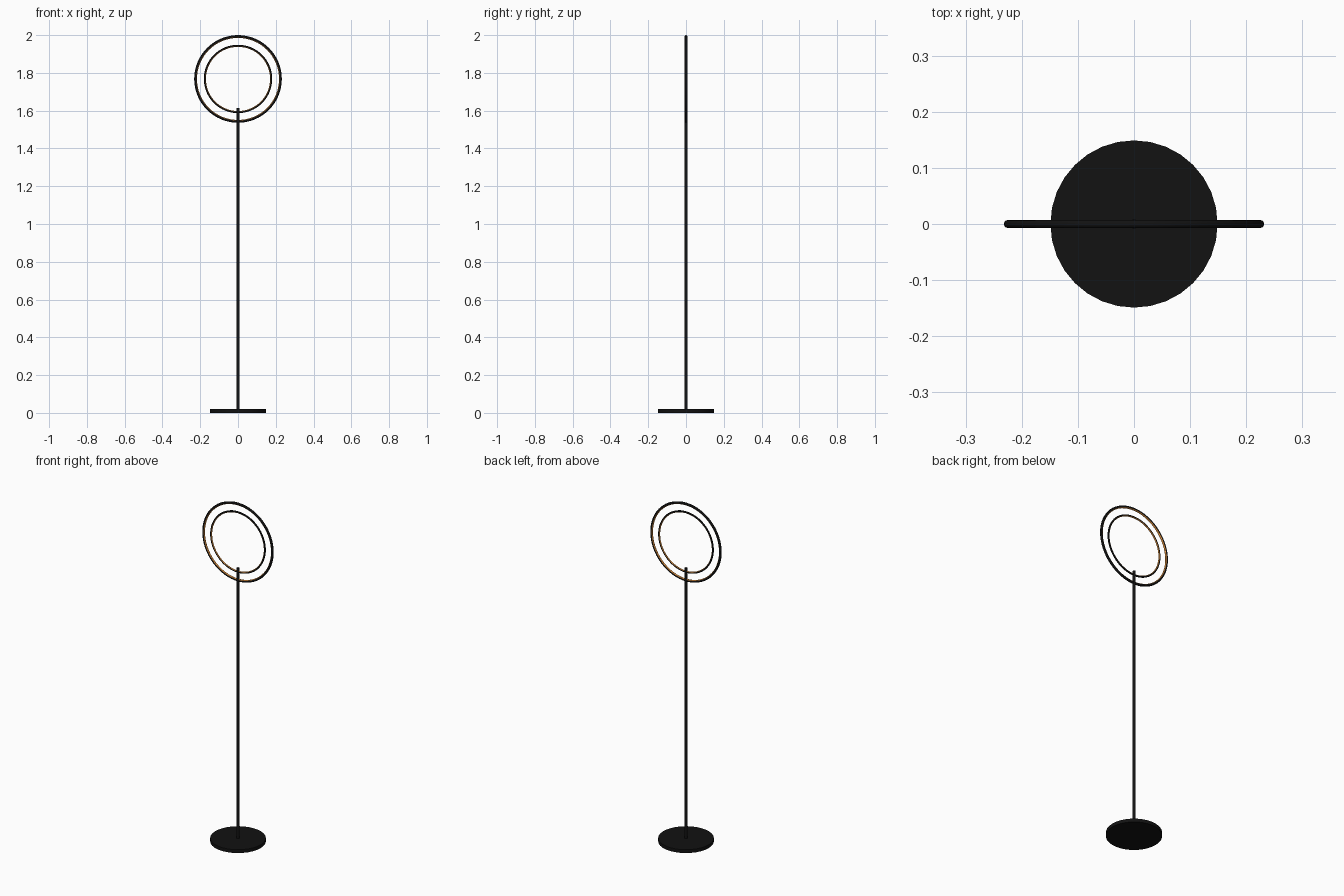
import bpy, math

if "Cube" in bpy.data.objects:
    bpy.data.objects.remove(bpy.data.objects["Cube"])

def material(name, color):
    m = bpy.data.materials.new(name)
    m.diffuse_color = color
    m.use_nodes = True
    m.node_tree.nodes["Principled BSDF"].inputs["Base Color"].default_value = m.diffuse_color
    return m

black = material("black_metal", (0.006, 0.006, 0.006, 1))
orange = material("warm_light", (0.8, 0.3, 0.05, 1))

def finish(name, mat):
    o = bpy.context.object
    o.name = name
    o.data.materials.append(mat)
    bpy.ops.object.shade_smooth_by_angle()
    return o

def cylinder(name, r, z0, z1, sides):
    bpy.ops.mesh.primitive_cylinder_add(vertices=sides, radius=r, depth=z1 - z0,
                                        location=(0, 0, (z0 + z1) / 2))
    return finish(name, black)

RING_Z = 1.768

def ring(name, major, minor, mat):
    bpy.ops.mesh.primitive_torus_add(major_segments=64, minor_segments=12,
                                     major_radius=major, minor_radius=minor,
                                     location=(0, 0, RING_Z),
                                     rotation=(math.pi / 2, 0, 0))
    return finish(name, mat)

# Round foot and slim pole
cylinder("base", 0.149, 0.0, 0.02, 32)
cylinder("pole", 0.008, 0.02, 1.615, 24)

# Two concentric hoops, each with a light strip peeking out on the inside
for label, major, minor in (("outer", 0.225, 0.007), ("inner", 0.176, 0.005)):
    ring(label + "_ring", major, minor, black)
    ring(label + "_light_strip", major - 0.002, minor * 0.85, orange)
